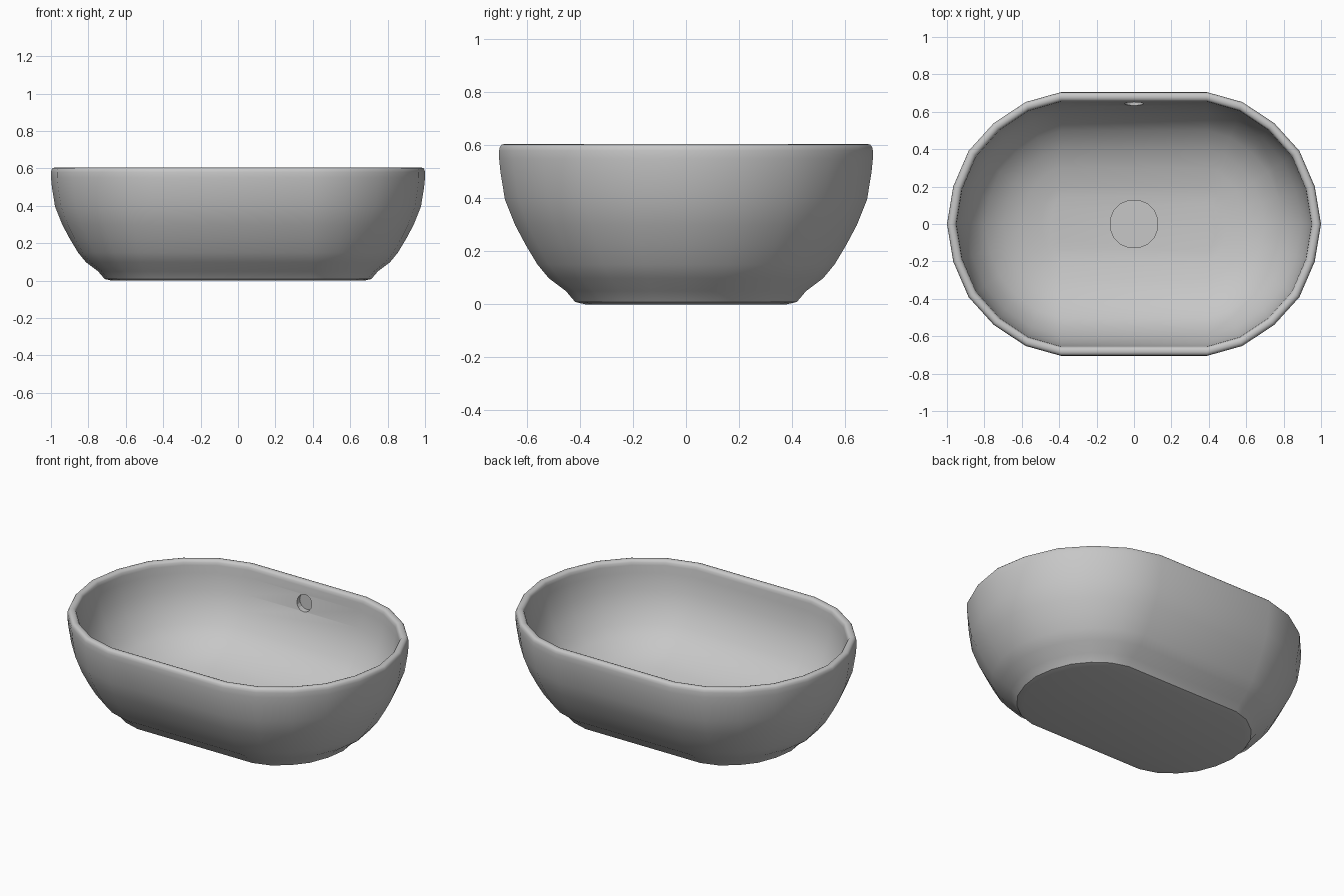
import bpy, bmesh, math
from mathutils import Matrix

cube = bpy.data.objects.get("Cube")
if cube:
    bpy.data.objects.remove(cube)


def material(name, value):
    mat = bpy.data.materials.new(name)
    mat.use_nodes = True
    colour = (value, value, value, 1)
    mat.diffuse_color = colour
    mat.node_tree.nodes["Principled BSDF"].inputs["Base Color"].default_value = colour
    return mat


ceramic = material("grey ceramic", 0.57)


def finish(bm, name, angle):
    bmesh.ops.recalc_face_normals(bm, faces=bm.faces)
    mesh = bpy.data.meshes.new(name)
    bm.to_mesh(mesh)
    bm.free()
    obj = bpy.data.objects.new(name, mesh)
    bpy.context.collection.objects.link(obj)
    mesh.materials.append(ceramic)
    bpy.ops.object.select_all(action="DESELECT")
    obj.select_set(True)
    bpy.context.view_layer.objects.active = obj
    bpy.ops.object.shade_smooth_by_angle(angle=math.radians(angle))
    return obj


# Rounded end of the plan, as directions from its centre, mirrored into a full loop
STRAIGHT = 0.39
quarter = [(0, 1), (0.31, 0.925), (0.59, 0.765), (0.81, 0.555), (0.945, 0.285), (1, 0)]
right_end = quarter + [(x, -y) for x, y in reversed(quarter[:-1])]
plan = [(1, p) for p in right_end] + [(-1, (-x, -y)) for x, y in right_end]

# Wall section: (inset from the widest outline, height), outside up and inside down
foot = [(0.325, 0), (0.287, 0.009), (0.252, 0.05)]
outside = [(0.188, 0.098), (0.145, 0.15), (0.1, 0.225), (0.06, 0.3), (0.022, 0.395),
           (0.005, 0.5), (0, 0.55)]
rim = [(0, 0.58), (0.003, 0.594), (0.01, 0.602), (0.02, 0.605), (0.03, 0.605),
       (0.041, 0.601), (0.048, 0.592), (0.051, 0.575)]
inside = [(0.054, 0.53), (0.071, 0.43), (0.105, 0.34), (0.155, 0.26), (0.205, 0.205),
          (0.305, 0.14), (0.405, 0.105), (0.505, 0.083), (0.56, 0.075)]

# Basin shell
bm = bmesh.new()
rings = []
for inset, z in foot + outside + rim + inside:
    rings.append([bm.verts.new((side * STRAIGHT + x * (0.61 - inset), y * (0.705 - inset), z))
                  for side, (x, y) in plan])
for low, high in zip(rings, rings[1:]):
    for i in range(len(plan)):
        j = (i + 1) % len(plan)
        bm.faces.new((low[i], low[j], high[j], high[i]))
bm.faces.new(rings[0])
bm.faces.new(rings[-1])
basin = finish(bm, "basin", 33)

# Overflow recess in the back wall
bpy.ops.mesh.primitive_cylinder_add(vertices=16, radius=0.05, depth=0.1,
                                    location=(0, 0.62, 0.48), rotation=(math.pi / 2, 0, 0))
cutter = bpy.context.object
cutter.name = "overflow_cutter"
cutter.hide_render = True
cutter.data.materials.append(ceramic)
cut = basin.modifiers.new("overflow", "BOOLEAN")
cut.operation = "DIFFERENCE"
cut.solver = "EXACT"
cut.object = cutter
bpy.context.view_layer.objects.active = basin
bpy.ops.object.modifier_apply(modifier=cut.name)
bpy.data.objects.remove(cutter)

# Drain cover on the floor
bm = bmesh.new()
bmesh.ops.create_cone(bm, cap_ends=True, segments=16, radius1=0.132, radius2=0.132, depth=0.03,
                      matrix=Matrix.Translation((0, 0, 0.081)) @ Matrix.Rotation(math.pi / 16, 4, "Z"))
finish(bm, "drain_cover", 30)
